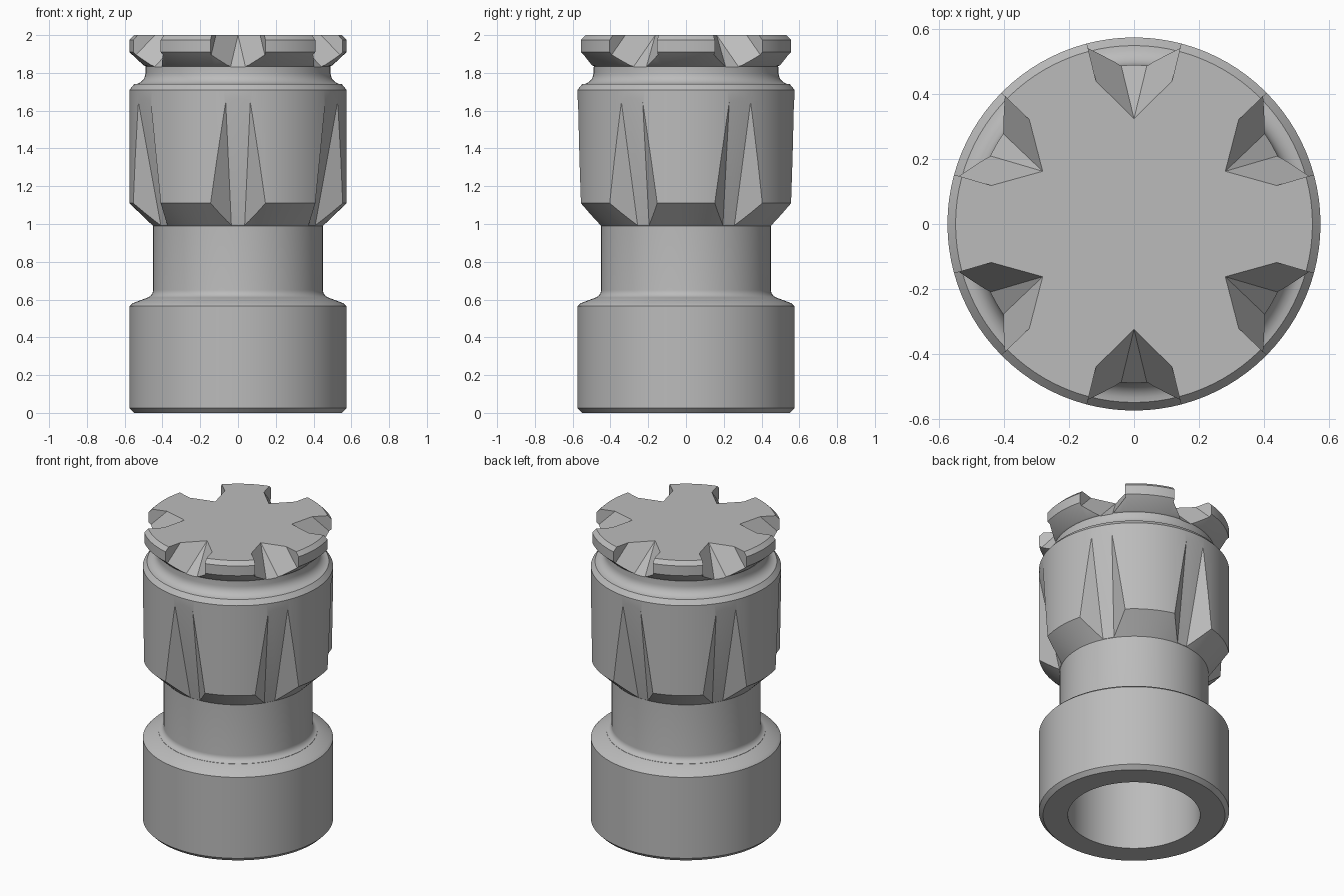
import bpy, bmesh, math
from mathutils import Matrix, Vector

if "Cube" in bpy.data.objects:
    bpy.data.objects.remove(bpy.data.objects["Cube"])

grey = bpy.data.materials.new("plain_grey")
grey.use_nodes = True
colour = (0.5, 0.5, 0.5, 1)
grey.diffuse_color = colour
grey.node_tree.nodes["Principled BSDF"].inputs["Base Color"].default_value = colour


def make_object(name, bm):
    bmesh.ops.recalc_face_normals(bm, faces=bm.faces)
    mesh = bpy.data.meshes.new(name)
    bm.to_mesh(mesh)
    bm.free()
    mesh.materials.append(grey)
    obj = bpy.data.objects.new(name, mesh)
    bpy.context.collection.objects.link(obj)
    return obj


def lathe(name, profile, steps=96):
    """Spin an (r, z) profile around the z axis."""
    bm = bmesh.new()
    verts = [bm.verts.new((r, 0, z)) for r, z in profile]
    edges = [bm.edges.new(pair) for pair in zip(verts, verts[1:])]
    bmesh.ops.spin(bm, geom=verts + edges, cent=(0, 0, 0), axis=(0, 0, 1),
                   angle=math.tau, steps=steps, use_duplicate=False)
    bmesh.ops.remove_doubles(bm, verts=bm.verts, dist=1e-4)
    return make_object(name, bm)


def ring_of_wedges(name, half_points):
    """Six convex cutters around z, each mirrored across its own middle plane."""
    bm = bmesh.new()
    for k in range(6):
        turn = Matrix.Rotation(k * math.tau / 6, 4, "Z")
        points = {(s * p[0], p[1], p[2]) for p in half_points for s in (1, -1)}
        verts = [bm.verts.new(turn @ Vector(p)) for p in sorted(points)]
        hull = bmesh.ops.convex_hull(bm, input=verts)
        spare = [v for v in hull["geom_interior"] if isinstance(v, bmesh.types.BMVert)]
        bmesh.ops.delete(bm, geom=spare, context="VERTS")
    bmesh.ops.dissolve_limit(bm, angle_limit=0.005, verts=bm.verts, edges=bm.edges)
    obj = make_object(name, bm)
    obj.hide_render = True
    return obj


def fillet(cr, cz, radius, start, end, steps=6):
    """Arc of profile points, angles in degrees."""
    angles = [math.radians(start + (end - start) * i / steps) for i in range(steps + 1)]
    return [(cr + radius * math.cos(a), cz + radius * math.sin(a)) for a in angles]


# Body: hollow base, neck, toothed collar, groove and cap in one turned profile
profile = [(0, 0.6), (0.4, 0.6), (0.4, 0), (0.55, 0), (0.575, 0.025), (0.575, 0.565)]
profile += [(0.56, 0.58), (0.48, 0.61)]
profile += fillet(0.49, 0.65, 0.04, 255, 180)
profile += [(0.45, 0.99), (0.575, 1.11), (0.575, 1.71), (0.55, 1.74)]
profile += fillet(0.55, 1.80, 0.06, 270, 180)
profile += [(0.49, 1.835), (0.50, 1.84), (0.575, 1.91), (0.575, 1.975), (0.55, 2), (0, 2)]
body = lathe("turned_body", profile)

# Collar gaps: a sloping floor with flared side walls
foot = Vector((0.035, 0.451, 0.99))
head = Vector((0.065, 0.571, 1.645))
corner = Vector((0.145, 0.556, 1.11))
reach = 0.65
wall = (head - foot).cross(corner - foot)
floor_end = foot + (head - foot) * (reach - foot.y) / (head.y - foot.y)
flare = Vector((foot.x - wall.y * (reach - foot.y) / wall.x, reach, foot.z))
collar_gaps = ring_of_wedges("collar_gap_cutter", [foot, floor_end, flare])

# Cap notches: a faceted trough falling outwards between upright sides
tip = Vector((0, 0.325, 2))
shoulder = Vector((0.117, 0.44, 2))
trough = Vector((0.04, 0.49, 1.83)) - tip
run = Vector((0.028, 0.115, 0))
normal = (shoulder - tip).cross(trough)
run.z = -(normal.x * run.x + normal.y * run.y) / normal.z
low_end = tip + trough * 1.9
side_end = shoulder + run * (low_end.y - shoulder.y) / run.y
points = [tip, shoulder, low_end, side_end]
points += [Vector((p.x, p.y, 2.1)) for p in (tip, shoulder, side_end)]
cap_notches = ring_of_wedges("cap_notch_cutter", points)

# Cut both rings out of the body, then remove the cutters
for cutter in (collar_gaps, cap_notches):
    cut = body.modifiers.new(cutter.name, "BOOLEAN")
    cut.operation = "DIFFERENCE"
    cut.solver = "EXACT"
    cut.object = cutter
bpy.context.view_layer.update()
evaluated = body.evaluated_get(bpy.context.evaluated_depsgraph_get())
finished = bpy.data.meshes.new_from_object(evaluated)
body.modifiers.clear()
body.data = finished
for cutter in (collar_gaps, cap_notches):
    bpy.data.objects.remove(cutter)

bpy.ops.object.select_all(action="DESELECT")
body.select_set(True)
bpy.context.view_layer.objects.active = body
bpy.ops.object.shade_smooth_by_angle(angle=math.radians(25))
